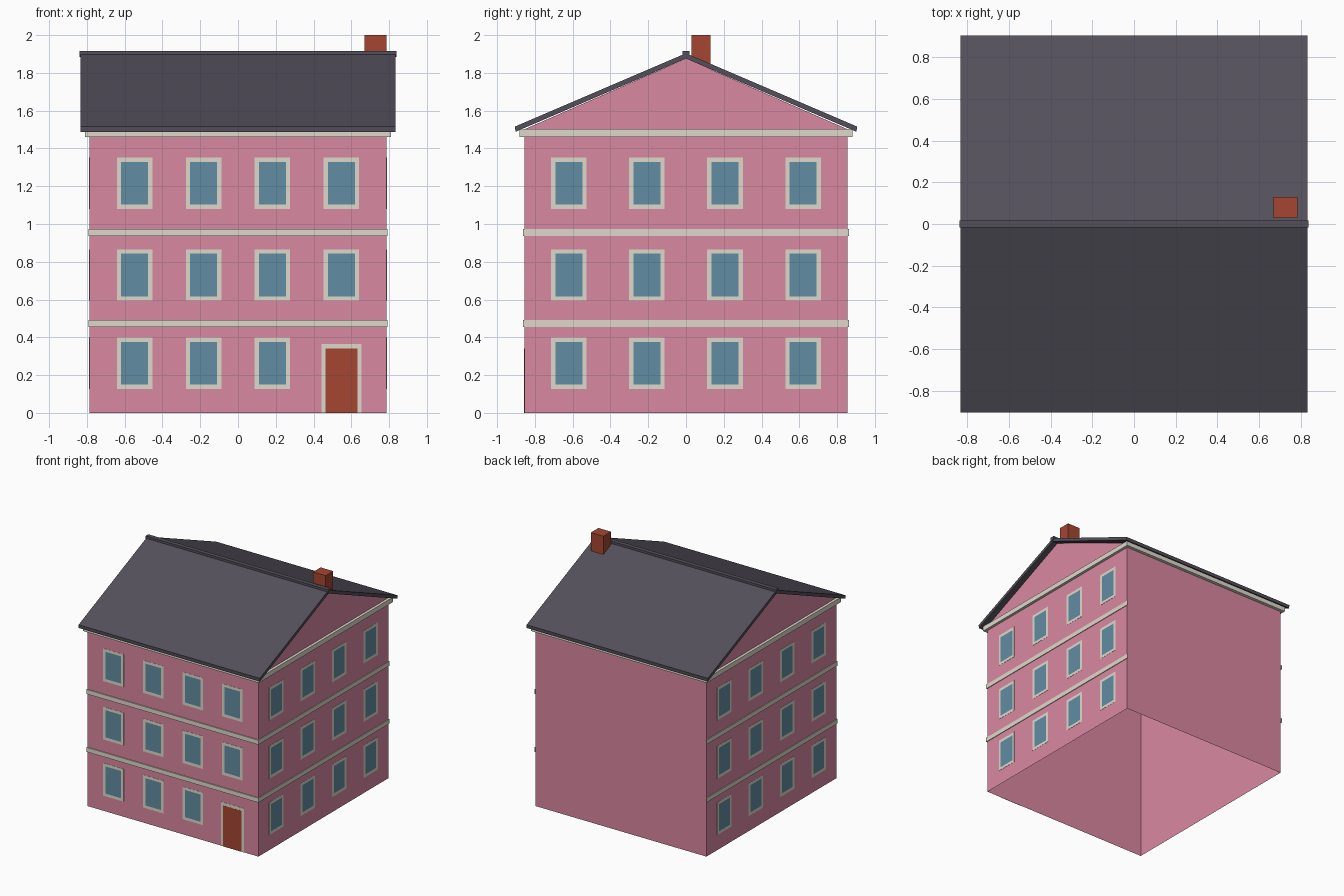
import bpy
import bmesh
from math import radians
from mathutils import Matrix, Vector

cube = bpy.data.objects.get("Cube")
if cube:
    bpy.data.objects.remove(cube, do_unlink=True)


def linear(c):
    c /= 255
    return c / 12.92 if c <= 0.04045 else ((c + 0.055) / 1.055) ** 2.4


def material(name, *rgb):
    mat = bpy.data.materials.new(name)
    mat.use_nodes = True
    colour = [linear(c) for c in rgb] + [1]
    mat.diffuse_color = colour
    bsdf = mat.node_tree.nodes["Principled BSDF"]
    bsdf.inputs["Base Color"].default_value = colour
    bsdf.inputs["Roughness"].default_value = 0.9
    return mat


PINK = material("pink plaster", 217, 136, 161)
STONE = material("pale stone", 222, 217, 204)
GLASS = material("blue glass", 97, 141, 162)
SLATE = material("dark slate", 84, 80, 91)
BRICK = material("red brown", 166, 70, 50)

# Main dimensions: half width, half depth, gable foot and peak, trim clearance
W, D, EAVE, PEAK, GAP = 0.786, 0.854, 1.502, 1.876, 0.0005


def finish(name, bm, *mats):
    bmesh.ops.recalc_face_normals(bm, faces=bm.faces)
    mesh = bpy.data.meshes.new(name)
    bm.to_mesh(mesh)
    bm.free()
    for mat in mats:
        mesh.materials.append(mat)
    obj = bpy.data.objects.new(name, mesh)
    bpy.context.collection.objects.link(obj)


def box(name, low, high, mat):
    low, high = Vector(low), Vector(high)
    bm = bmesh.new()
    bmesh.ops.create_cube(bm, size=1)
    bmesh.ops.scale(bm, verts=bm.verts, vec=high - low)
    bmesh.ops.translate(bm, verts=bm.verts, vec=(low + high) / 2)
    finish(name, bm, mat)


def prism(name, profile, half, mat, walls_only=False):
    """Extrude a (y, z) profile along x; optionally keep only upright faces."""
    bm = bmesh.new()
    ends = [[bm.verts.new((x, y, z)) for y, z in profile] for x in (-half, half)]
    for end in ends:
        bm.faces.new(end)
    a, b = ends
    for i in range(len(profile)):
        j = (i + 1) % len(profile)
        if not walls_only or profile[i][0] == profile[j][0]:
            bm.faces.new((a[i], a[j], b[j], b[i]))
    finish(name, bm, mat)


def band(name, z0, z1, half_x, half_y, back=False):
    """Stone course on the outside of the walls, on three or four sides."""
    near = D + GAP
    box("front_" + name, (-half_x, -half_y, z0), (half_x, -near, z1), STONE)
    if back:
        box("back_" + name, (-half_x, near, z0), (half_x, half_y, z1), STONE)
    for side, s in (("left_", 1), ("right_", -1)):
        x0, x1 = sorted((s * (W + GAP), s * half_x))
        box(side + name, (x0, -near, z0), (x1, near if back else half_y, z1), STONE)


def window(name, turn, wall, along, z):
    """Thin framed plate on a wall; the inset outer face is the pane."""
    bm = bmesh.new()
    bmesh.ops.create_cube(bm, size=1, matrix=Matrix.Diagonal((0.188, 0.0015, 0.272, 1)))
    pane = min(bm.faces, key=lambda f: f.calc_center_median().y)
    bmesh.ops.inset_region(bm, faces=[pane], thickness=0.023, use_even_offset=True)
    pane.material_index = 1
    spin = Matrix.Rotation(radians(turn), 4, "Z")
    bm.transform(spin @ Matrix.Translation((along, -wall - GAP - 0.00075, z)))
    finish(name, bm, STONE, GLASS)


# Hollow house body with gables, open underneath
prism("house_walls", [(-D, 0), (D, 0), (D, EAVE), (0, PEAK), (-D, EAVE)], W, PINK, True)

# Cornice all round, belt courses on the front and both sides
band("cornice", 1.461, 1.502, 0.809, 0.881, back=True)
band("lower_belt", 0.454, 0.491, 0.792, 0.863)
band("upper_belt", 0.936, 0.973, 0.792, 0.863)

# Windows on three storeys; the door takes the last front bay
for floor, z in enumerate((0.262, 0.73, 1.216)):
    for bay, step in enumerate((-1.5, -0.5, 0.5, 1.5)):
        if floor or bay < 3:
            window(f"front_window_{floor}_{bay}", 0, D, step * 0.365, z)
        window(f"left_window_{floor}_{bay}", 90, W, step * 0.413, z)
        window(f"right_window_{floor}_{bay}", -90, W, step * 0.413, z)

# Front door and its surround
box("door_frame", (0.443, -D - 0.002, 0), (0.653, -D - GAP, 0.366), STONE)
box("door", (0.463, -D - 0.003, 0), (0.633, -D - 0.002, 0.34), BRICK)

# Roof slabs meeting at the ridge, with a ridge cap
for side, s in (("front", -1), ("back", 1)):
    prism(side + "_roof", [(0, PEAK), (s * 0.903, 1.488), (s * 0.905, 1.516), (0, 1.904)],
          0.834, SLATE)
box("ridge_cap", (-0.839, -0.018, 1.884), (0.839, 0.018, 1.915), SLATE)

# Chimney beside the ridge
box("chimney", (0.67, 0.03, 1.5), (W - 0.001, 0.13, 2), BRICK)
